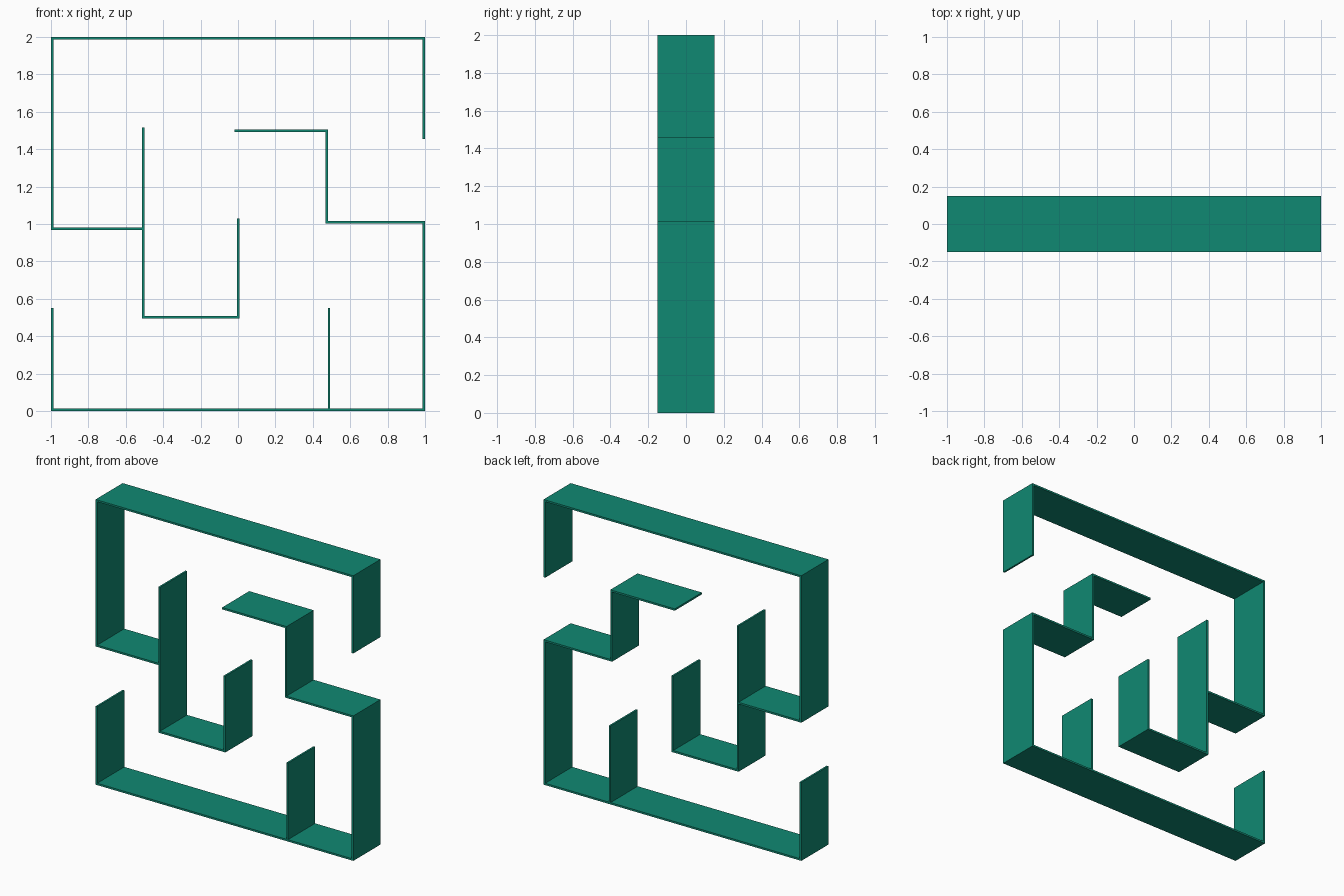
import bpy

if "Cube" in bpy.data.objects:
    bpy.data.objects.remove(bpy.data.objects["Cube"])

DEPTH = 0.30   # front to back
T = 0.013      # board thickness

mat = bpy.data.materials.new("green_lacquer")
mat.diffuse_color = (0.005, 0.25, 0.17, 1)
mat.use_nodes = True
mat.node_tree.nodes["Principled BSDF"].inputs["Base Color"].default_value = mat.diffuse_color


def board(name, x0, x1, z0, z1):
    """Flat board spanning x0..x1 and z0..z1, full depth."""
    bpy.ops.mesh.primitive_cube_add(size=1, location=((x0 + x1) / 2, 0, (z0 + z1) / 2))
    ob = bpy.context.object
    ob.name = name
    ob.scale = (x1 - x0, DEPTH, z1 - z0)
    bpy.ops.object.transform_apply(location=False, rotation=False, scale=True)
    ob.data.materials.append(mat)


def shelf(name, x0, x1, z):
    board(name, x0, x1, z, z + T)


def upright(name, x, z0, z1):
    board(name, x, x + T, z0, z1)


# Upper frame: top with a long left side and a short right side
shelf("top_board", -1, 1, 2 - T)
upright("upper_left_side", -1, 0.969, 2 - T)
upright("upper_right_side", 1 - T, 1.455, 2 - T)

# Lower frame: base with a short left side and a long right side
shelf("base_board", -1, 1, 0)
upright("lower_left_side", -1, T, 0.55)
upright("lower_right_side", 1 - T, T, 1.017)
upright("base_divider", 0.48, T, 0.55)

# Left shelf joined to the inner U-shaped compartment
shelf("left_shelf", -1 + T, -0.513, 0.969)
upright("inner_tall_upright", -0.513, 0.495, 1.517)
shelf("inner_shelf", -0.50, -0.006, 0.495)
upright("inner_short_upright", -0.006, 0.495, 1.03)

# Right stepped shelf
shelf("right_shelf", 0.469, 1 - T, 1.004)
upright("step_upright", 0.469, 1.004 + T, 1.492)
shelf("step_shelf", -0.018, 0.469 + T, 1.492)
